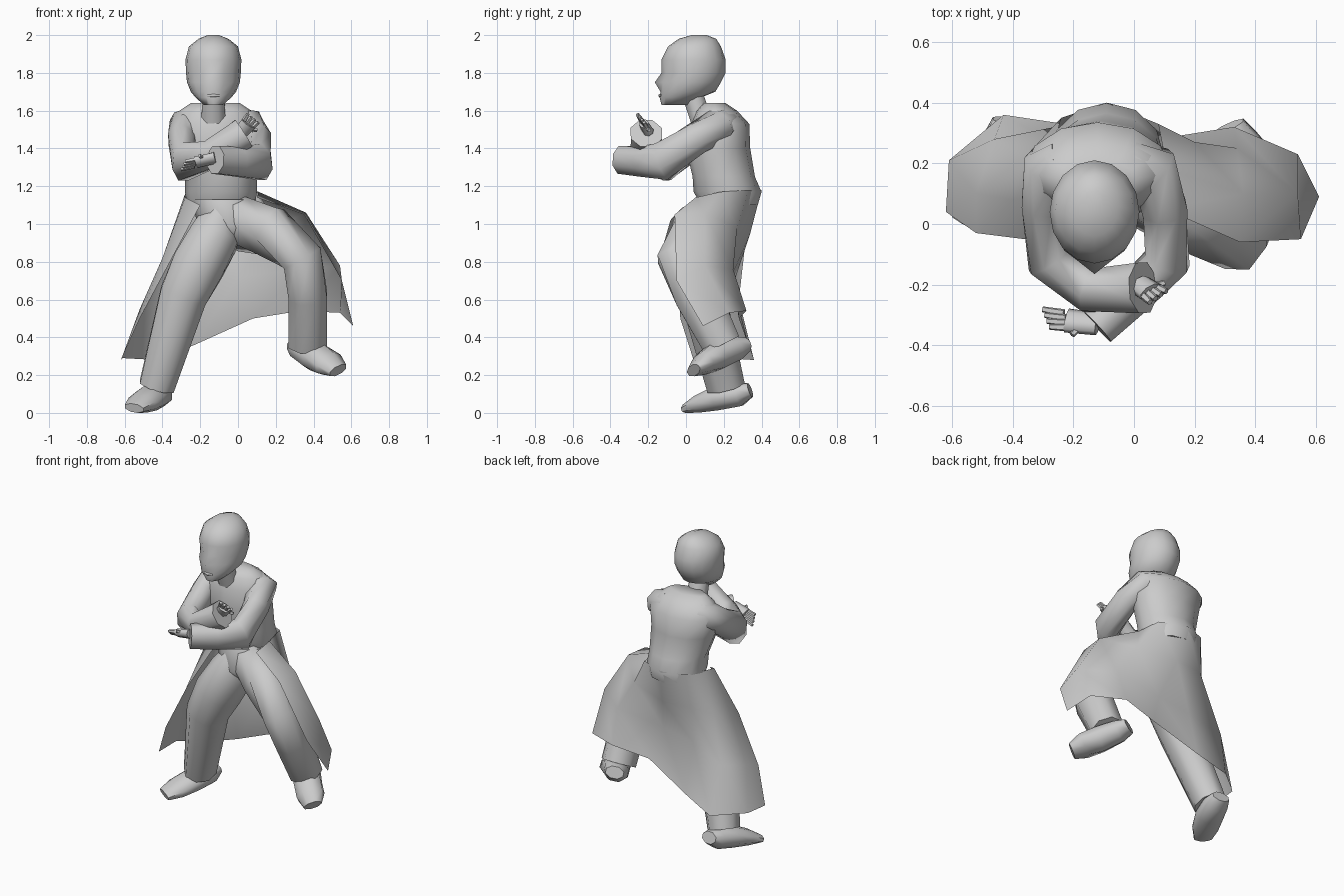
import bpy
import bmesh
import math
from mathutils import Vector

default_cube = bpy.data.objects.get("Cube")
if default_cube:
    bpy.data.objects.remove(default_cube, do_unlink=True)

UNIT = 0.01  # part sizes are given in hundredths

grey = bpy.data.materials.new("plain_grey")
grey.use_nodes = True
grey_value = (0.6, 0.6, 0.6, 1.0)
grey.diffuse_color = grey_value
grey.node_tree.nodes["Principled BSDF"].inputs["Base Color"].default_value = grey_value


def finish(name, bm, crease=60):
    """Turn a bmesh into a smooth, named, coloured object."""
    mesh = bpy.data.meshes.new(name)
    bm.to_mesh(mesh)
    bm.free()
    mesh.materials.append(grey)
    part = bpy.data.objects.new(name, mesh)
    bpy.context.collection.objects.link(part)
    bpy.ops.object.select_all(action="DESELECT")
    part.select_set(True)
    bpy.context.view_layer.objects.active = part
    bpy.ops.object.shade_smooth_by_angle(angle=math.radians(crease))
    return part


def bridge(bm, rows, closed):
    """Join neighbouring rows of vertices with quads."""
    for low, high in zip(rows, rows[1:]):
        count = len(low)
        for i in range(count if closed else count - 1):
            j = (i + 1) % count
            bm.faces.new((low[i], low[j], high[j], high[i]))


def tube(name, rings, sides=8, reference=(1, 0, 0), level=False, shape=None):
    """Loft ellipses (x, y, z, width, depth) along a path and cap the ends."""
    bm = bmesh.new()
    centres = [Vector(ring[:3]) * UNIT for ring in rings]
    last = len(rings) - 1
    rows = []
    for k, ring in enumerate(rings):
        if level:
            along = Vector((0, 0, 1))
        else:
            before = (centres[k] - centres[max(k - 1, 0)]).normalized()
            after = (centres[min(k + 1, last)] - centres[k]).normalized()
            along = (before + after).normalized()
        across = Vector(reference)
        across = (across - along * across.dot(along)).normalized()
        other = along.cross(across)
        row = []
        for i in range(sides):
            turn = math.tau * (i + 0.5 * (not level)) / sides
            point = centres[k] + across * (math.cos(turn) * ring[3] * UNIT)
            point += other * (math.sin(turn) * ring[4] * UNIT)
            row.append(bm.verts.new(shape(point, k, turn) if shape else point))
        rows.append(row)
    bridge(bm, rows, True)
    bm.faces.new(rows[0])
    bm.faces.new(rows[-1])
    bmesh.ops.recalc_face_normals(bm, faces=bm.faces)
    return finish(name, bm)


def face_shape(point, k, turn):
    """Sink the eye sockets beside the nose bridge and push out the nose tip."""
    frontness = -math.sin(turn)
    sideways = abs(math.cos(turn))
    if k == 4 and frontness > 0.6 and sideways > 0.2:
        point.y += 0.012
    if k == 3 and frontness > 0.99:
        point.y -= 0.03
    return point


# Head, as level slices from chin to crown
tube("head", [
    (-13, -5, 163, 5, 8), (-13, -3, 167, 9.5, 11), (-13, 1, 170, 12, 14.5),
    (-13, 2.5, 175, 14, 16), (-13, 4, 180, 14.5, 17), (-13, 4, 187, 14.8, 17),
    (-13, 4.5, 194, 13, 14), (-13, 6, 198, 8, 10), (-13, 7, 200, 3, 4),
], sides=16, level=True, shape=face_shape)
tube("lips", [(-16, -13, 168, 0.6, 0.6), (-13, -13.8, 168, 0.9, 0.9),
              (-10, -13, 168, 0.6, 0.6)], sides=6, reference=(0, 0, 1))
tube("neck", [(-13, 8, 155, 7, 6), (-13, 3, 170, 6, 6)])

# Body of the coat, then the pelvis
tube("coat_body", [
    (-9, 23, 110, 18, 15), (-9, 22, 117, 19, 18), (-9, 20, 125, 19, 16.5),
    (-11, 17, 140, 22, 17), (-12, 18, 153, 24, 15.5), (-12, 16, 160, 19, 11),
    (-12, 15, 164, 13, 6),
], sides=12, level=True)
tube("pelvis", [(-2, 15, 89, 6, 8), (-5, 14, 99, 16, 15),
                (-8, 18, 113, 17, 14)], sides=12, level=True)

# Legs and the shoes below them
tube("left_leg", [(-5, 15, 101, 12, 13), (2, 13, 100, 13, 15),
                  (17, 5, 96, 14, 15), (34, -2, 82, 12, 14),
                  (37, 6, 62, 11, 13), (37, 19, 36, 11, 11)])
tube("right_leg", [(-8, 15, 104, 11, 13), (-12, 12, 94, 14, 16),
                   (-21, 9, 78, 15, 15), (-29, 9, 62, 13.5, 13),
                   (-43, 21, 14, 10, 11)])
tube("left_shoe", [(31, 32, 36, 6, 4), (34, 26, 34, 8, 7), (41, 16, 30, 9, 8),
                   (48, 9, 26, 9, 6), (53, 4, 22.5, 6, 3)])
tube("right_shoe", [(-41, 34, 12, 6, 4), (-42, 28, 10, 8, 7),
                    (-46, 17, 8, 9, 7), (-51, 7, 5, 8.5, 5),
                    (-55, 0, 2.5, 6, 2.5)])

# Crossed arms, each bent at the elbow
UP = (0, 0, 1)
tube("left_arm", [(-2, 19, 154, 8, 9), (6, 17, 152, 9, 10), (10, 5, 145, 9, 8),
                  (11, -12, 133, 11, 8), (0, -23, 133, 8.5, 7.5),
                  (-12, -34, 134, 8, 7)], reference=UP)
tube("right_arm", [(-23, 19, 154, 8, 9), (-28, 17, 152, 9, 10),
                   (-30, 7, 145, 9, 7.5), (-28, -12, 133, 11, 8),
                   (-14, -22, 137, 8, 8), (3, -21, 148, 9, 9)], reference=UP)


def hand(name, wrist, tip, spread):
    """A palm with four fingers and a thumb fanned along spread."""
    wrist, tip, spread = Vector(wrist), Vector(tip), Vector(spread)
    knuckle = wrist.lerp(tip, 0.6)
    tube(name + "_palm", [(*wrist, 4, 3), (*knuckle, 4.5, 2.5)], reference=spread)
    for i in range(4):
        offset = spread * (i - 1.5)
        tube(f"{name}_finger_{i + 1}", [
            (*(knuckle + offset), 1.4, 1.4),
            (*(tip + offset * 1.2), 1, 1)], sides=5, reference=UP)
    tube(name + "_thumb", [
        (*wrist.lerp(tip, 0.3), 1.5, 1.5),
        (*(knuckle + spread * 3), 1, 1)], sides=5, reference=UP)


hand("left_hand", (-12, -33, 135), (-29, -31, 131), (0.6, -1.6, 1.2))
hand("right_hand", (2, -20, 149), (8, -24, 156), (1.5, 1, -1.2))

# Open coat skirt: strips run from waist to hem, left front round to right front
strips = [
    [(10, 5, 114), (35, -6, 105), (55, -5, 70), (61, 9, 46)],
    [(11, 18, 117), (36, 10, 106), (54, 10, 78), (54, 23, 53)],
    [(8, 33, 118), (20, 27, 98), (34, 25, 76), (33, 32, 54)],
    [(-9, 40, 118), (-6, 34, 95), (0, 24, 72), (8, 28, 50)],
    [(-24, 35, 118), (-26, 32, 95), (-23, 25, 68), (-23, 33, 36)],
    [(-28, 20, 116), (-36, 22, 90), (-46, 28, 60), (-43, 36, 28)],
    [(-28, 10, 114), (-40, 8, 82), (-52, 10, 55), (-61, 21, 29)],
    [(-20, 3, 110), (-36, -5, 80), (-52, -3, 50), (-62, 4, 28)],
]
skirt = bmesh.new()
bridge(skirt, [[skirt.verts.new(Vector(p) * UNIT) for p in strip]
               for strip in strips], False)
bmesh.ops.recalc_face_normals(skirt, faces=skirt.faces)
finish("coat_skirt", skirt, crease=80)
